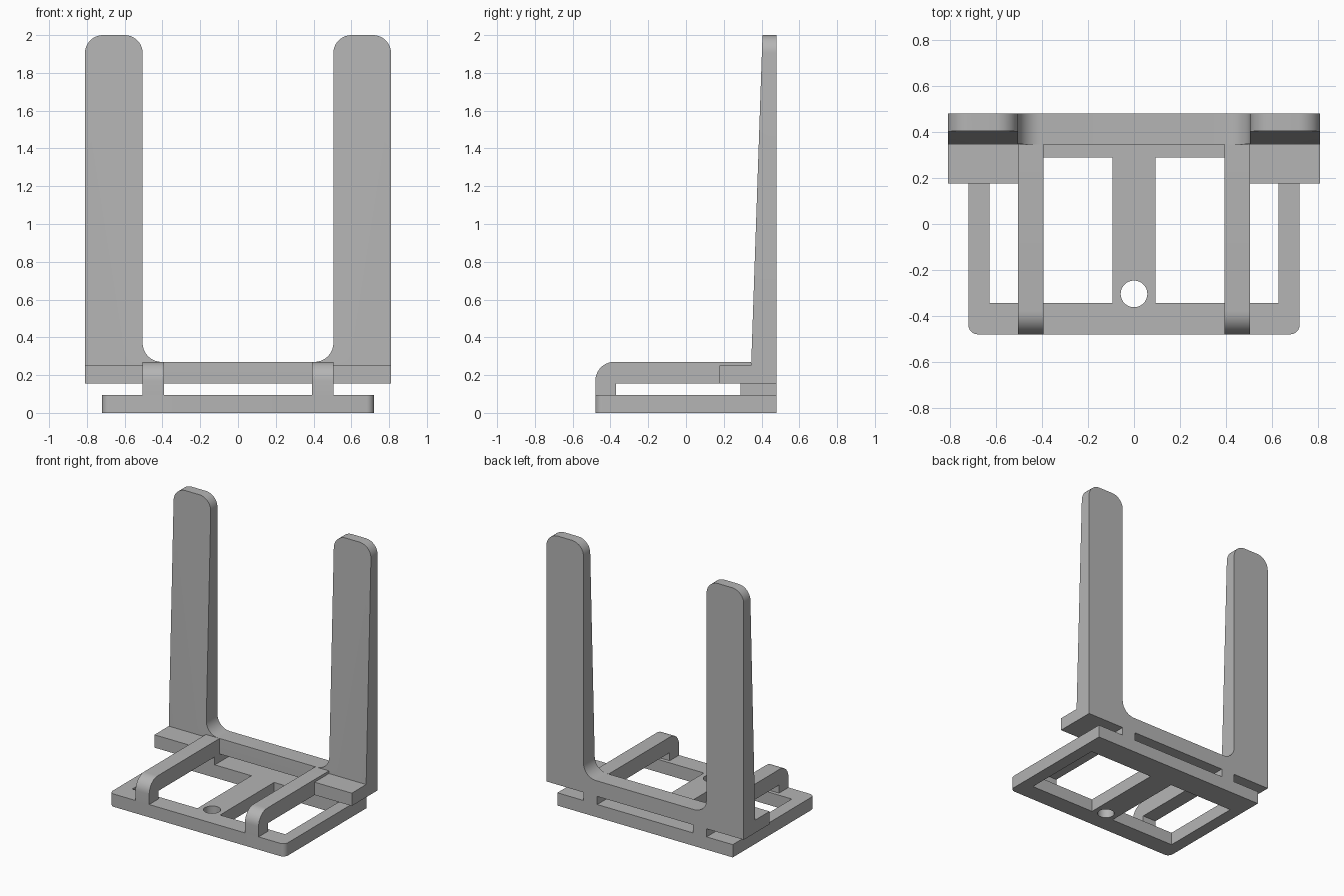
import bpy
import bmesh
import math
from mathutils import Vector

cube = bpy.data.objects.get("Cube")
if cube:
    bpy.data.objects.remove(cube, do_unlink=True)

GREY = (0.46, 0.46, 0.46, 1)
grey = bpy.data.materials.new("plain grey")
grey.use_nodes = True
grey.diffuse_color = GREY
grey.node_tree.nodes["Principled BSDF"].inputs["Base Color"].default_value = GREY

# Shared heights and depths
BASE_TOP, SHELF_BOTTOM, SHELF_TOP, ARM_TOP = 0.095, 0.155, 0.25, 0.27
FRONT, BACK, PLATE_FRONT = -0.48, 0.48, 0.345
ARM_IN, ARM_OUT, WIDTH = 0.393, 0.505, 0.81


def rounded(points, steps=10):
    """Turn (u, v, radius) corners into an outline with arcs at right angles."""
    out = []
    for i, (u, v, r) in enumerate(points):
        corner = Vector((u, v))
        if not r:
            out.append(corner)
            continue
        a = (Vector(points[i - 1][:2]) - corner).normalized() * r
        b = (Vector(points[(i + 1) % len(points)][:2]) - corner).normalized() * r
        for k in range(steps + 1):
            t = math.pi / 2 * k / steps
            out.append(corner + a * (1 - math.sin(t)) + b * (1 - math.cos(t)))
    return out


def prism(name, outline, axis, low, high, edit=None):
    """Extrude an outline along x, y or z between two positions."""
    place = {"x": lambda u, v, w: (w, u, v),
             "y": lambda u, v, w: (u, w, v),
             "z": lambda u, v, w: (u, v, w)}[axis]
    bm = bmesh.new()
    face = bm.faces.new([bm.verts.new(place(u, v, low)) for u, v in outline])
    new = bmesh.ops.extrude_face_region(bm, geom=[face])["geom"]
    shift = Vector(place(0, 0, high - low))
    bmesh.ops.translate(bm, vec=shift,
                        verts=[g for g in new if isinstance(g, bmesh.types.BMVert)])
    if edit:
        edit(bm)
    bmesh.ops.recalc_face_normals(bm, faces=bm.faces)
    mesh = bpy.data.meshes.new(name)
    bm.to_mesh(mesh)
    bm.free()
    mesh.materials.append(grey)
    obj = bpy.data.objects.new(name, mesh)
    bpy.context.collection.objects.link(obj)
    return obj


def box(x0, x1, y0, y1):
    return [(x0, y0), (x1, y0), (x1, y1), (x0, y1)]


def activate(obj):
    bpy.ops.object.select_all(action="DESELECT")
    obj.select_set(True)
    bpy.context.view_layer.objects.active = obj


def smooth(obj):
    activate(obj)
    bpy.ops.object.shade_smooth_by_angle(angle=math.radians(30))


# Base frame with two windows and a screw hole
base = prism("base_frame", rounded([(-0.72, FRONT, 0.04), (0.72, FRONT, 0.04),
                                    (0.72, BACK, 0), (-0.72, BACK, 0)], 6),
             "z", 0, BASE_TOP)
circle = [(0.058 * math.cos(t), -0.304 + 0.058 * math.sin(t))
          for t in (math.tau * k / 40 for k in range(40))]
cuts = [box(0.093, 0.628, -0.343, 0.29), box(-0.628, -0.093, -0.343, 0.29), circle]
for outline in cuts:
    cutter = prism("cutter", outline, "z", -0.1, 0.2)
    cutter.hide_render = True
    mod = base.modifiers.new("cut", "BOOLEAN")
    mod.operation = "DIFFERENCE"
    mod.solver = "EXACT"
    mod.object = cutter
    activate(base)
    bpy.ops.object.modifier_apply(modifier=mod.name)
    bpy.data.objects.remove(cutter, do_unlink=True)
smooth(base)


# U-shaped back plate whose front face leans back above the shelf
def lean(bm):
    bmesh.ops.bisect_plane(bm, geom=bm.verts[:] + bm.edges[:] + bm.faces[:],
                           plane_co=(0, 0, SHELF_TOP), plane_no=(0, 0, 1))
    for v in bm.verts:
        if v.co.y < BACK - 0.01 and v.co.z > SHELF_TOP:
            v.co.y += 0.06 * (v.co.z - SHELF_TOP) / (2 - SHELF_TOP)


half = [(WIDTH, SHELF_BOTTOM, 0), (WIDTH, 2, 0.095),
        (ARM_OUT, 2, 0.095), (ARM_OUT, ARM_TOP, 0.1)]
plate = half + [(-x, z, r) for x, z, r in reversed(half)]
smooth(prism("back_plate", rounded(plate), "y", PLATE_FRONT, BACK, lean))

# Arms with front leg and rear spacer, and the outer shelves
arm = rounded([(FRONT, BASE_TOP, 0), (FRONT, ARM_TOP, 0.1),
               (PLATE_FRONT, ARM_TOP, 0), (PLATE_FRONT, SHELF_BOTTOM, 0),
               (BACK, SHELF_BOTTOM, 0), (BACK, BASE_TOP, 0),
               (0.288, BASE_TOP, 0), (0.288, SHELF_BOTTOM, 0),
               (-0.37, SHELF_BOTTOM, 0), (-0.37, BASE_TOP, 0)])
shelf = box(0.177, PLATE_FRONT, SHELF_BOTTOM, SHELF_TOP)
for side, s in (("left", 1), ("right", -1)):
    smooth(prism(side + "_arm", arm, "x", s * ARM_IN, s * ARM_OUT))
    prism(side + "_shelf", shelf, "x", s * ARM_OUT, s * WIDTH)
